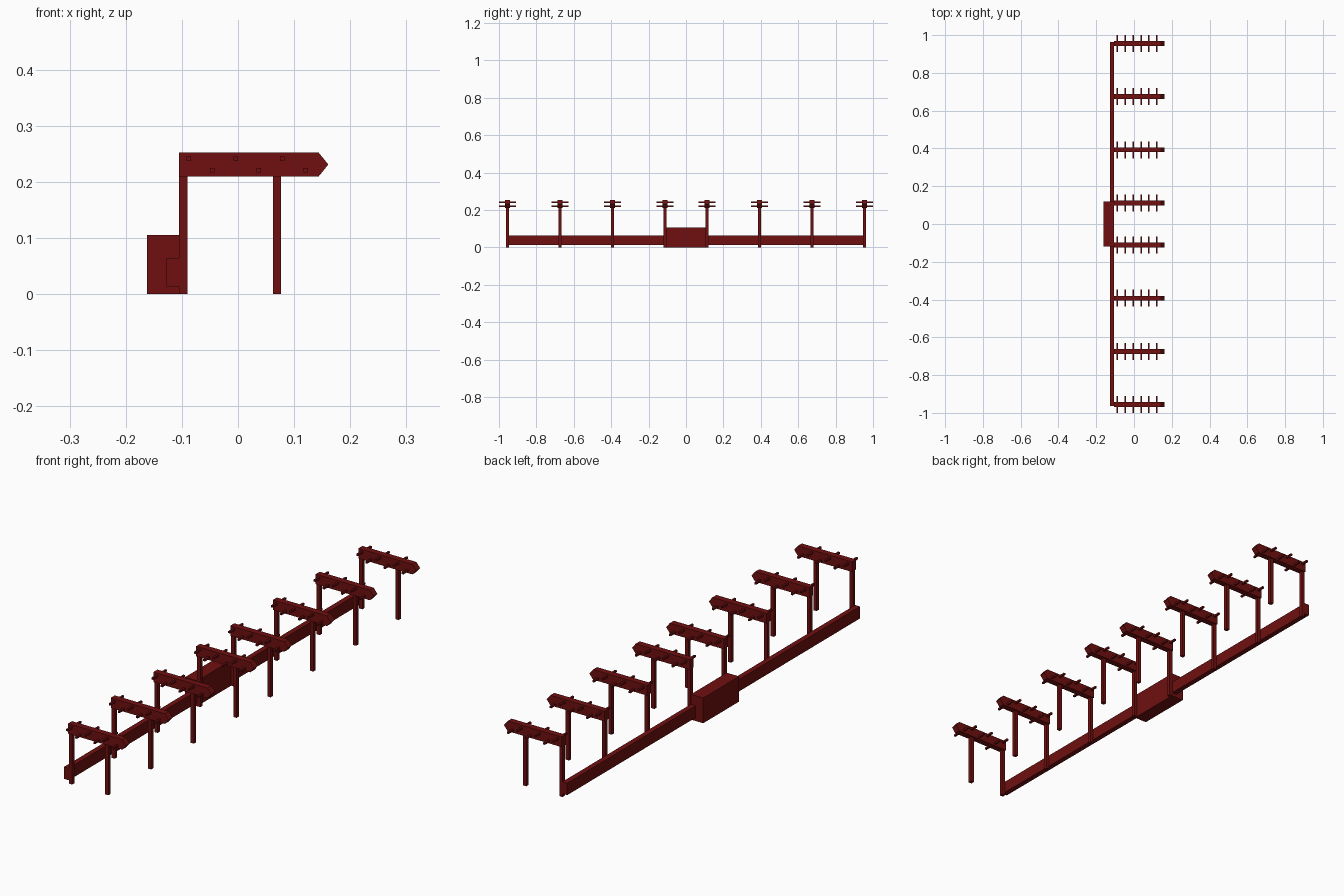
import bpy
import bmesh

cube = bpy.data.objects.get("Cube")
if cube:
    bpy.data.objects.remove(cube)

COLOUR = (0.16, 0.005, 0.005, 1)
mat = bpy.data.materials.new("dark red")
mat.use_nodes = True
mat.diffuse_color = COLOUR
bsdf = mat.node_tree.nodes["Principled BSDF"]
bsdf.inputs["Base Color"].default_value = COLOUR
bsdf.inputs["Roughness"].default_value = 0.8


def prism(name, profile, y0, y1):
    """Extrude an x-z profile from y0 to y1."""
    bm = bmesh.new()
    face = bm.faces.new([bm.verts.new((x, y0, z)) for x, z in profile])
    ext = bmesh.ops.extrude_face_region(bm, geom=[face])
    verts = [v for v in ext["geom"] if isinstance(v, bmesh.types.BMVert)]
    bmesh.ops.translate(bm, verts=verts, vec=(0, y1 - y0, 0))
    bmesh.ops.recalc_face_normals(bm, faces=bm.faces)
    mesh = bpy.data.meshes.new(name)
    bm.to_mesh(mesh)
    bm.free()
    mesh.materials.append(mat)
    obj = bpy.data.objects.new(name, mesh)
    bpy.context.collection.objects.link(obj)
    return obj


def box(name, x0, x1, y0, y1, z0, z1):
    return prism(name, [(x0, z0), (x1, z0), (x1, z1), (x0, z1)], y0, y1)


# Long base rail and central housing
box("base_rail", -0.127, -0.105, -0.963, 0.963, 0.014, 0.064)
box("central_housing", -0.162, -0.105, -0.118, 0.118, 0, 0.105)

# Pointed beam outline
BEAM_LOW, BEAM_HIGH = 0.21, 0.252
beam = [(-0.105, BEAM_LOW), (0.144, BEAM_LOW), (0.161, 0.231),
        (0.144, BEAM_HIGH), (-0.105, BEAM_HIGH)]

# Eight racks: two posts, a beam and six staggered pegs each
for side in (-1, 1):
    for i in range(4):
        y = side * (0.112 + 0.281 * i)
        tag = f"{'front' if side < 0 else 'back'}_{i + 1}"
        box(f"rail_post_{tag}", -0.105, -0.09, y - 0.0075, y + 0.0075, 0, BEAM_LOW)
        box(f"outer_post_{tag}", 0.062, 0.077, y - 0.0075, y + 0.0075, 0, BEAM_LOW)
        prism(f"beam_{tag}", beam, y - 0.013, y + 0.013)
        for k in range(6):
            x = -0.088 + 0.0418 * k
            z = 0.241 if k % 2 == 0 else 0.221
            box(f"peg_{tag}_{k + 1}", x - 0.004, x + 0.004,
                y - 0.045, y + 0.045, z - 0.004, z + 0.004)
